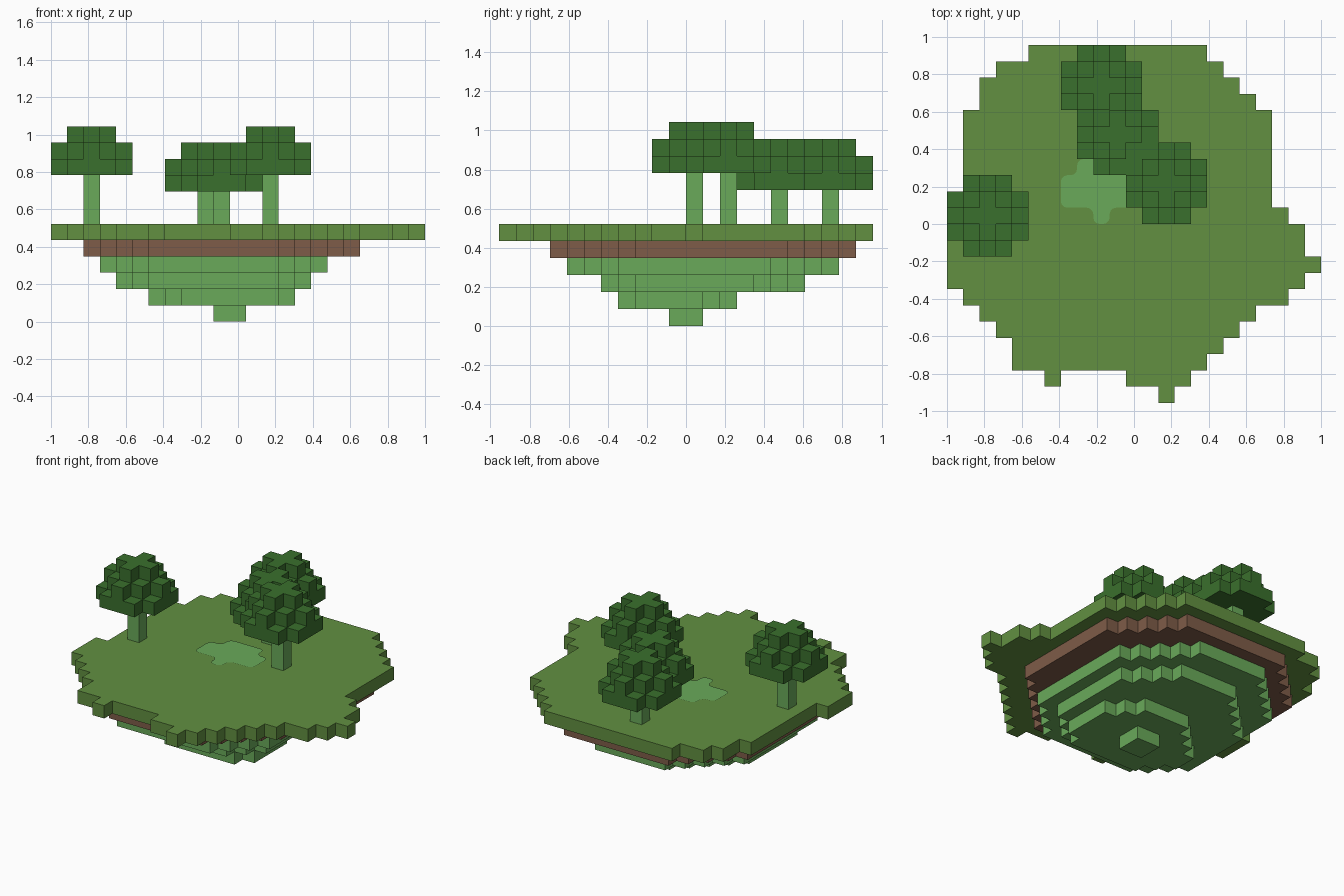
import bpy
import bmesh
from mathutils import Vector

if "Cube" in bpy.data.objects:
    bpy.data.objects.remove(bpy.data.objects["Cube"], do_unlink=True)

U = 2 / 23  # block size


def material(name, rgb):
    mat = bpy.data.materials.new(name)
    mat.use_nodes = True
    mat.diffuse_color = (*rgb, 1)
    bsdf = mat.node_tree.nodes["Principled BSDF"]
    bsdf.inputs["Base Color"].default_value = (*rgb, 1)
    bsdf.inputs["Roughness"].default_value = 1
    return mat


GRASS = material("grass green", (0.122, 0.279, 0.053))
LEAF = material("leaf green", (0.042, 0.162, 0.026))
LIGHT = material("light green", (0.144, 0.402, 0.102))
SOIL = material("soil brown", (0.209, 0.107, 0.065))


def place(i, j, k):
    return Vector((i * U - 1, (j - 11) * U, k * U))


def finish(bm, name, mat):
    mesh = bpy.data.meshes.new(name)
    bm.to_mesh(mesh)
    bm.free()
    mesh.materials.append(mat)
    obj = bpy.data.objects.new(name, mesh)
    bpy.context.collection.objects.link(obj)
    return obj


def blocks(name, cells, mat, top=True):
    """Outer shell of a set of grid blocks, flat areas merged."""
    bm = bmesh.new()
    for cell in cells:
        for axis in range(3):
            for side in (0, 1):
                near = list(cell)
                near[axis] += 2 * side - 1
                if tuple(near) in cells or (axis == 2 and side and not top):
                    continue
                corners = []
                for a, b in ((0, 0), (1, 0), (1, 1), (0, 1)):
                    p = list(cell)
                    p[axis] += side
                    p[(axis + 1) % 3] += a
                    p[(axis + 2) % 3] += b
                    corners.append(bm.verts.new(place(*p)))
                bm.faces.new(corners if side else corners[::-1])
    bmesh.ops.remove_doubles(bm, verts=bm.verts[:], dist=U / 100)
    bmesh.ops.dissolve_limit(bm, angle_limit=0.01, verts=bm.verts[:], edges=bm.edges[:])
    return finish(bm, name, mat)


def octagon(x0, x1, y0, y1, k, cuts):
    """Block rectangle with stepped corners: left-front, right-front, right-back, left-back."""
    lf, rf, rb, lb = cuts
    cells = set()
    for i in range(x0, x1):
        for j in range(y0, y1):
            l, r, f, b = i - x0, x1 - 1 - i, j - y0, y1 - 1 - j
            if l + f >= lf and r + f >= rf and r + b >= rb and l + b >= lb:
                cells.add((i, j, k))
    return cells


# Grass slab: spans of blocks for each row, front to back
rows = [[(13, 14)], [(6, 7), (11, 15)], [(4, 16)], [(4, 17)], [(3, 18)], [(2, 19)],
        [(1, 21)], [(0, 22)], [(0, 23)], [(0, 22)], [(1, 22)], [(1, 21)]]
rows += [[(1, 20)]] * 6 + [[(2, 19)], [(2, 18)], [(3, 17)], [(5, 16)]]
grass = {(i, j, 5) for j, spans in enumerate(rows) for a, b in spans for i in range(a, b)}
blocks("grass_slab", grass, GRASS)

# Stepped underside
blocks("soil_layer", octagon(2, 19, 3, 21, 4, (4, 5, 4, 4)), SOIL, top=False)
blocks("base_upper", octagon(3, 17, 4, 20, 3, (3, 3, 4, 4)), LIGHT, top=False)
blocks("base_middle", octagon(4, 16, 6, 18, 2, (2, 2, 3, 4)), LIGHT, top=False)
blocks("base_lower", octagon(6, 15, 7, 14, 1, (2, 1, 2, 3)), LIGHT, top=False)
blocks("base_tip", octagon(10, 12, 10, 12, 0, (0, 0, 0, 0)), LIGHT, top=False)

# Trees: trunks, and half-ball crowns merged where they touch
crowns = set()
for n, (i, j, k) in enumerate([(2, 11, 9), (13, 13, 9), (10, 16, 8), (9, 19, 8)]):
    blocks(f"trunk_{n + 1}", {(i, j, h) for h in range(6, k)}, LIGHT, top=False)
    for dx in range(-2, 3):
        for dy in range(-2, 3):
            for dz in range(3):
                if dx * dx + dy * dy + dz * dz <= 5:
                    crowns.add((i + dx, j + dy, k + dz))
blocks("tree_crowns", crowns, LEAF)

# Rounded pale patch on the grass
outline = [(7, 12), (9, 12), (9, 11), (10, 11), (10, 12), (12, 12),
           (12, 14), (11, 14), (11, 15), (8, 15), (8, 14), (7, 14)]
bm = bmesh.new()
lift = Vector((0, 0, 0.004))
bm.faces.new([bm.verts.new(place(i, j, 6) + lift) for i, j in outline])
bmesh.ops.bevel(bm, geom=bm.verts[:], offset=U * 0.4, segments=3,
                profile=0.5, affect="VERTICES")
finish(bm, "pale_patch", LIGHT)
